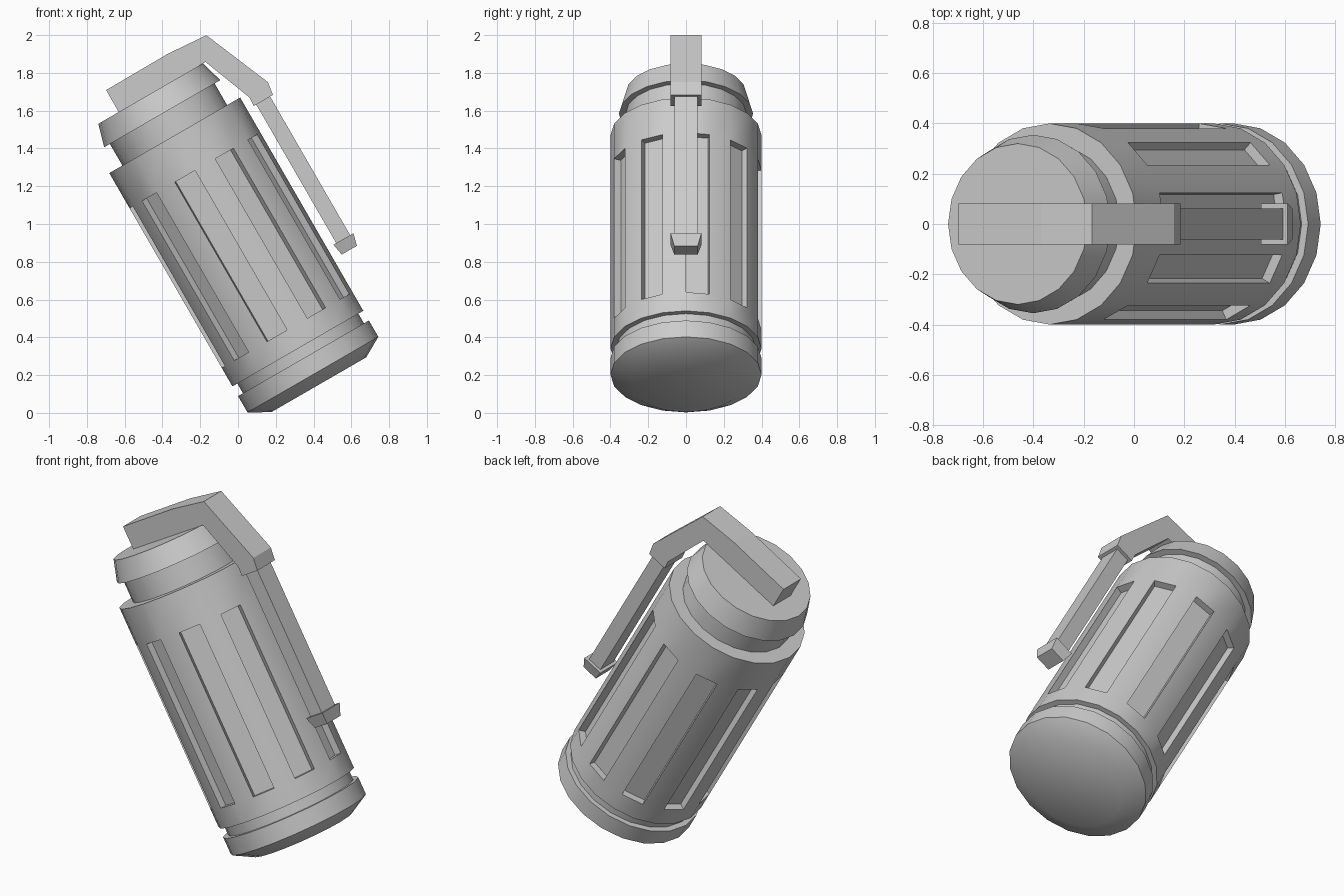
import bpy, bmesh
from math import cos, sin, pi, radians
from mathutils import Matrix, Vector

cube = bpy.data.objects.get("Cube")
if cube:
    bpy.data.objects.remove(cube, do_unlink=True)

SIDES = 20
TILT = Matrix.Translation((0.385, 0, 0.2225)) @ Matrix.Rotation(radians(-30), 4, 'Y')

grey = bpy.data.materials.new("plain grey")
grey.use_nodes = True
grey.diffuse_color = (0.6, 0.6, 0.6, 1)
grey.node_tree.nodes["Principled BSDF"].inputs["Base Color"].default_value = (0.6, 0.6, 0.6, 1)


def finish(name, bm, smooth=False):
    """Lean the part over with the whole canister and add it to the scene."""
    bmesh.ops.recalc_face_normals(bm, faces=bm.faces)
    bm.transform(TILT)
    mesh = bpy.data.meshes.new(name)
    bm.to_mesh(mesh)
    bm.free()
    mesh.materials.append(grey)
    obj = bpy.data.objects.new(name, mesh)
    bpy.context.collection.objects.link(obj)
    if smooth:
        bpy.ops.object.select_all(action='DESELECT')
        obj.select_set(True)
        bpy.context.view_layer.objects.active = obj
        bpy.ops.object.shade_smooth_by_angle(angle=radians(35))
    return obj


def tapered_block(name, z0, x0, y0, z1, x1, y1):
    """Block between two levels, each with an x range and a half width."""
    bm = bmesh.new()
    rings = []
    for z, (a, b), y in ((z0, x0, y0), (z1, x1, y1)):
        rings.append([bm.verts.new((px, py, z))
                      for px, py in ((a, -y), (b, -y), (b, y), (a, y))])
    low, high = rings
    bm.faces.new(low)
    bm.faces.new(high)
    for i in range(4):
        j = (i + 1) % 4
        bm.faces.new((low[i], low[j], high[j], high[i]))
    return finish(name, bm)


# Canister: turned profile of (radius, height), from the base to the cap
SLOT_LOW, SLOT_HIGH, SLOT_DEPTH = 0.25, 1.225, 0.04
profile = [(0.29, -0.085), (0.4, -0.023), (0.4, 0.077), (0.37, 0.077),
           (0.37, 0.136), (0.4, 0.136), (0.4, SLOT_LOW), (0.4, SLOT_HIGH),
           (0.4, 1.44), (0.32, 1.44), (0.32, 1.572), (0.355, 1.572), (0.32, 1.695)]
bm = bmesh.new()
rings = [[bm.verts.new((r * cos(2 * pi * i / SIDES), r * sin(2 * pi * i / SIDES), z))
          for i in range(SIDES)] for r, z in profile]
bm.faces.new(rings[0])
bm.faces.new(rings[-1])
slots = []
for low, high in zip(rings, rings[1:]):
    for i in range(SIDES):
        j = (i + 1) % SIDES
        face = bm.faces.new((low[i], low[j], high[j], high[i]))
        if low[i].co.z == rings[6][0].co.z and i % 2 == 0:
            slots.append(face)
bm.normal_update()

# Sunken slots on every other side
for face in bmesh.ops.extrude_discrete_faces(bm, faces=slots)["faces"]:
    face.normal_update()
    inward = Vector((face.normal.x, face.normal.y, 0)).normalized() * -SLOT_DEPTH
    bmesh.ops.translate(bm, verts=face.verts[:], vec=inward)
finish("canister", bm, smooth=True)

# Lever arm: bent side outline of (x, z), given a width
outline = [(-0.195, 1.695), (-0.195, 1.829), (0.185, 1.832), (0.41, 1.815),
           (0.568, 1.437), (0.557, 1.365), (0.44, 1.365), (0.443, 1.415),
           (0.335, 1.695)]
bm = bmesh.new()
side = bm.faces.new([bm.verts.new((x, -0.082, z)) for x, z in outline])
extruded = bmesh.ops.extrude_face_region(bm, geom=[side], use_keep_orig=True)["geom"]
bmesh.ops.translate(bm, vec=(0, 0.164, 0),
                    verts=[v for v in extruded if isinstance(v, bmesh.types.BMVert)])
finish("lever_arm", bm)

# Lever strip and its foot
tapered_block("lever_strip", 0.515, (0.455, 0.54), 0.062, 1.365, (0.455, 0.54), 0.062)
tapered_block("lever_foot", 0.451, (0.45, 0.543), 0.062, 0.518, (0.438, 0.56), 0.082)
